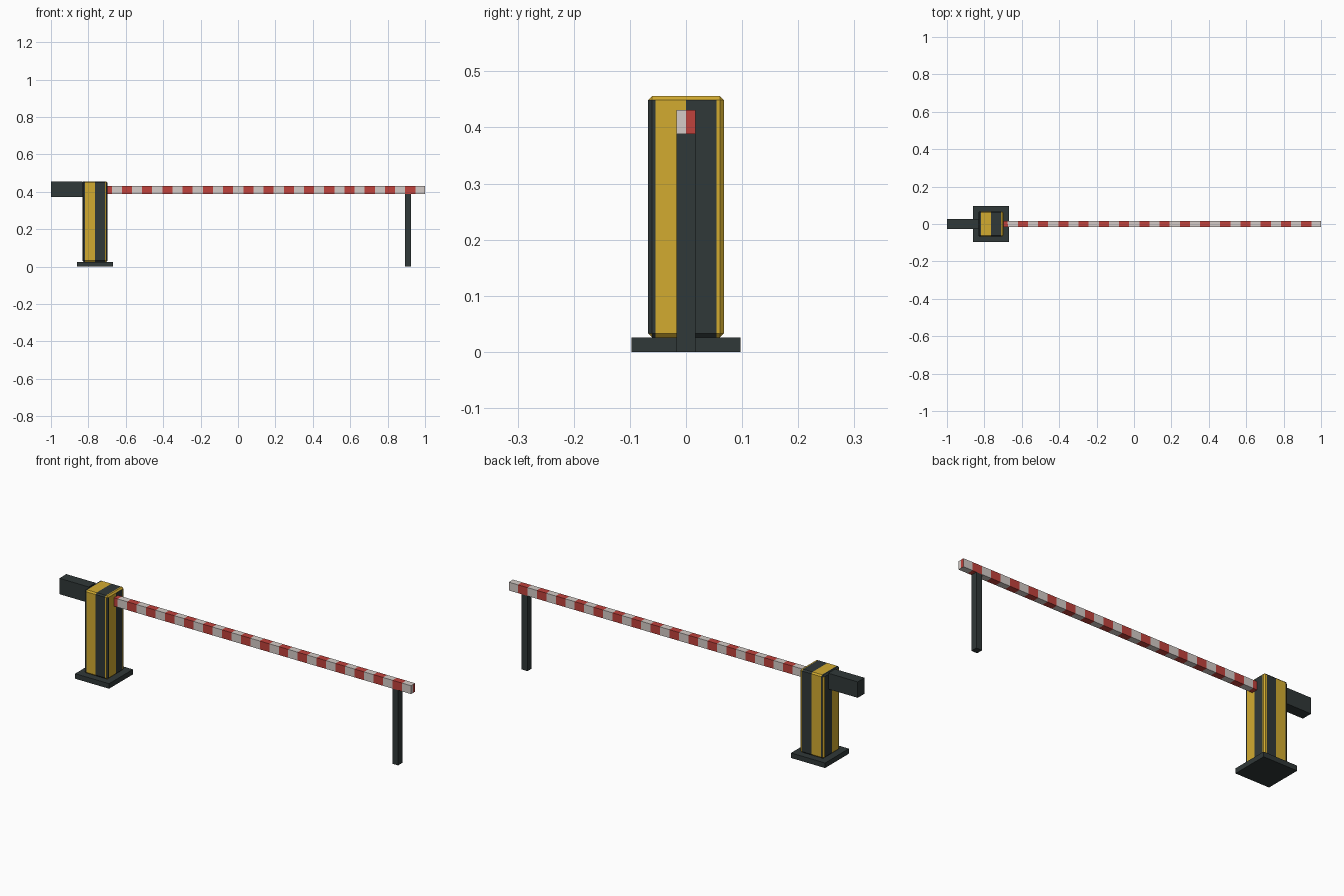
import bpy, bmesh, math
from mathutils import Vector

if "Cube" in bpy.data.objects:
    bpy.data.objects.remove(bpy.data.objects["Cube"])


def material(name, rgb):
    m = bpy.data.materials.new(name)
    m.diffuse_color = (*rgb, 1)
    m.use_nodes = True
    m.node_tree.nodes["Principled BSDF"].inputs["Base Color"].default_value = m.diffuse_color
    return m


YELLOW = material("warning yellow", (0.65, 0.41, 0.03))
DARK = material("dark grey", (0.030, 0.040, 0.040))
RED = material("red", (0.53, 0.054, 0.045))
WHITE = material("off white", (0.66, 0.60, 0.57))

STRIPE = 0.0541  # width of one painted band


def box(name, lo, hi, mats, bevel=0, x_cuts=(), y_cuts=(), rule=None):
    """Box from corner to corner, optionally chamfered, cut into bands and coloured by a rule."""
    lo, hi = Vector(lo), Vector(hi)
    bm = bmesh.new()
    bmesh.ops.create_cube(bm, size=1)
    for v in bm.verts:
        v.co = Vector([(lo[i] + hi[i]) / 2 + v.co[i] * (hi[i] - lo[i]) for i in range(3)])
    if bevel:
        bmesh.ops.bevel(bm, geom=bm.edges[:], offset=bevel, segments=1, affect='EDGES')
    for axis, cuts in (((1, 0, 0), x_cuts), ((0, 1, 0), y_cuts)):
        for c in cuts:
            bmesh.ops.bisect_plane(bm, geom=bm.verts[:] + bm.edges[:] + bm.faces[:],
                                   plane_co=Vector(axis) * c, plane_no=axis)
    bm.normal_update()
    if rule:
        for f in bm.faces:
            f.material_index = rule(f.calc_center_median(), f.normal)
    me = bpy.data.meshes.new(name)
    bm.to_mesh(me)
    bm.free()
    for m in mats:
        me.materials.append(m)
    ob = bpy.data.objects.new(name, me)
    bpy.context.collection.objects.link(ob)
    return ob


def band(t):
    return math.floor(t / STRIPE) % 2


# Base plate
CX = -0.765
box("base_plate", (CX - 0.097, -0.097, 0), (CX + 0.097, 0.097, 0.026), [DARK])


# Cabinet: bands run along x on front, back and top, along y on the ends
def cabinet_rule(c, n):
    if abs(n.x) > 0.6 and n.z < 0.3:
        return band(c.y)
    return band(c.x - CX)


box("cabinet", (CX - 0.0675, -0.0675, 0.026), (CX + 0.0675, 0.0675, 0.456), [DARK, YELLOW],
    bevel=0.007, x_cuts=[CX + k * STRIPE for k in (-1, 0, 1)],
    y_cuts=[k * STRIPE for k in (-1, 0, 1)], rule=cabinet_rule)

# Counterweight behind the cabinet
box("counterweight", (-1, -0.028, 0.373), (CX - 0.067, 0.028, 0.455), [DARK])

# Striped barrier arm, its end face is split half white, half red
LAST = 0.948


def arm_rule(c, n):
    if abs(n.x) > 0.5:
        return 1 if c.y > 0 else 0
    return band(c.x - LAST)


box("barrier_arm", (-0.705, -0.017, 0.388), (1, 0.017, 0.431), [WHITE, RED],
    x_cuts=[LAST - k * STRIPE for k in range(31)], y_cuts=[0], rule=arm_rule)

# Rest post under the arm tip
box("rest_post", (0.893, -0.017, 0), (0.926, 0.017, 0.388), [DARK])
